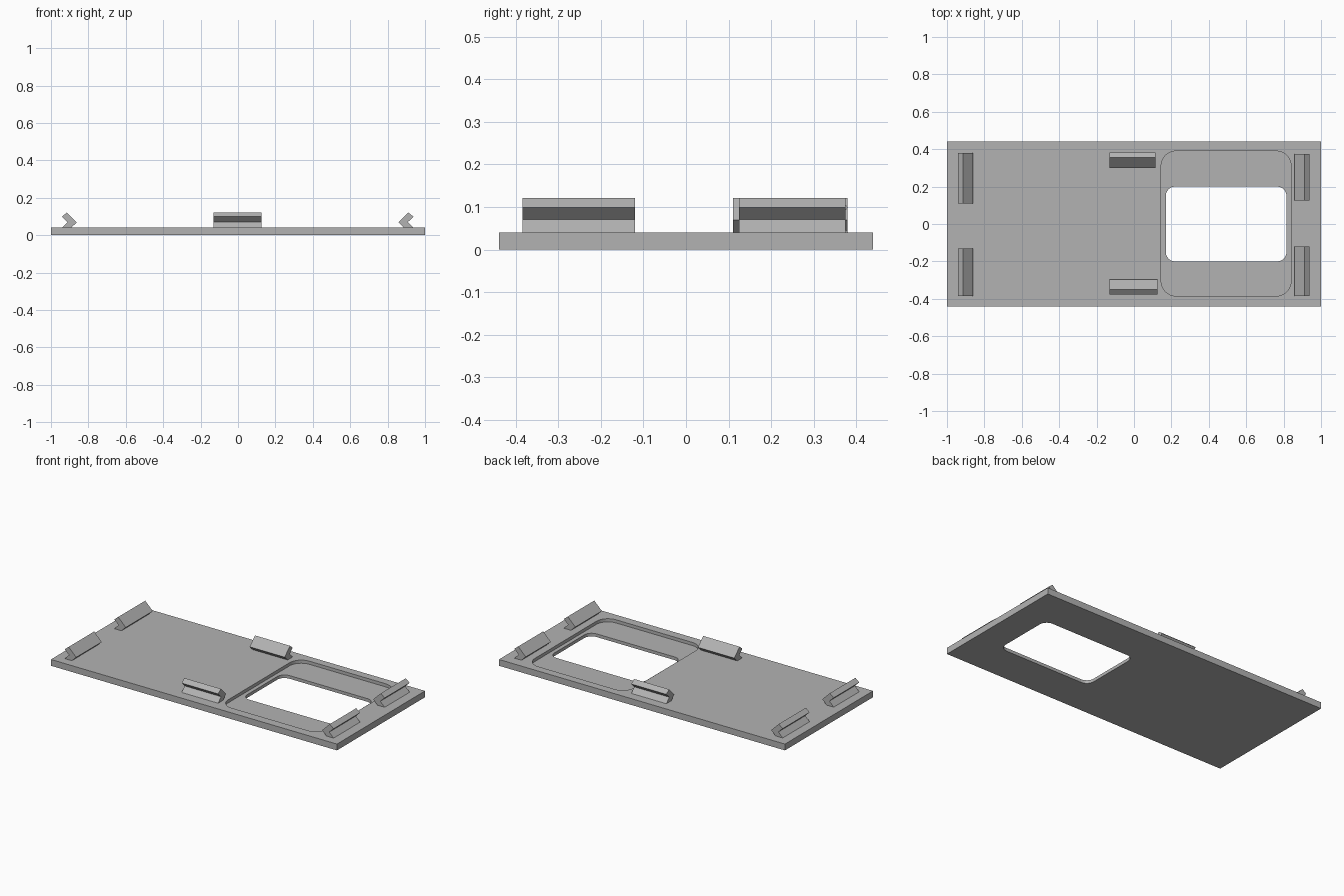
import bpy
import bmesh
from math import sin, cos, pi
from mathutils import Vector

if "Cube" in bpy.data.objects:
    bpy.data.objects.remove(bpy.data.objects["Cube"])

GREY = (0.45, 0.45, 0.45, 1)
grey = bpy.data.materials.new("plain grey")
grey.use_nodes = True
grey.diffuse_color = GREY
grey.node_tree.nodes["Principled BSDF"].inputs["Base Color"].default_value = GREY


def prism(name, outline, offset):
    """Extrude a closed outline of 3D points along an offset."""
    bm = bmesh.new()
    face = bm.faces.new([bm.verts.new(p) for p in outline])
    out = bmesh.ops.extrude_face_region(bm, geom=[face], use_keep_orig=True)
    moved = [g for g in out["geom"] if isinstance(g, bmesh.types.BMVert)]
    bmesh.ops.translate(bm, verts=moved, vec=offset)
    bmesh.ops.recalc_face_normals(bm, faces=bm.faces[:])
    mesh = bpy.data.meshes.new(name)
    bm.to_mesh(mesh)
    bm.free()
    mesh.materials.append(grey)
    obj = bpy.data.objects.new(name, mesh)
    bpy.context.collection.objects.link(obj)
    return obj


def rounded_box(name, x0, x1, y0, y1, z0, z1, r, steps=8):
    pts = []
    corners = [(x1 - r, y1 - r), (x0 + r, y1 - r), (x0 + r, y0 + r), (x1 - r, y0 + r)]
    for q, (cx, cy) in enumerate(corners):
        for i in range(steps + 1):
            a = (q + i / steps) * pi / 2
            pts.append((cx + r * cos(a), cy + r * sin(a), z0))
    return prism(name, pts, (0, 0, z1 - z0))


def cut(obj, cutter):
    cutter.hide_render = True
    cutter.hide_viewport = False
    mod = obj.modifiers.new("cut", "BOOLEAN")
    mod.operation = "DIFFERENCE"
    mod.solver = "EXACT"
    mod.object = cutter
    bpy.context.view_layer.objects.active = obj
    bpy.ops.object.modifier_apply(modifier=mod.name)
    bpy.data.objects.remove(cutter)


# Base plate with a shallow rounded recess and a window through it
TOP = 0.04
W, D = 1.0, 0.44
plate = prism("base_plate", [(-W, -D, 0), (W, -D, 0), (W, D, 0), (-W, D, 0)], (0, 0, TOP))
cut(plate, rounded_box("recess_cutter", 0.145, 0.84, -0.385, 0.39, 0.02, 0.1, 0.08))
cut(plate, rounded_box("window_cutter", 0.17, 0.815, -0.2, 0.2, -0.1, 0.1, 0.05))

# Bent clips: (distance outward from the tip, height), tip pointing inward
CLIP = [(0.0, 0.069), (0.03, TOP), (0.08, TOP), (0.05, 0.07), (0.08, 0.099), (0.053, 0.121)]


def clip(name, tip, outward, along, start, end):
    out, along = Vector(outward), Vector(along)
    pts = [out * (tip + d) + along * start + Vector((0, 0, z)) for d, z in CLIP]
    prism(name, pts, along * (end - start))


X, Y = (1, 0, 0), (0, 1, 0)
clip("right_back_clip", 0.862, (-1, 0, 0), Y, 0.11, 0.38)
clip("right_front_clip", 0.862, (-1, 0, 0), Y, -0.385, -0.13)
clip("left_back_clip", 0.858, X, Y, 0.125, 0.375)
clip("left_front_clip", 0.858, X, Y, -0.385, -0.12)
clip("middle_back_clip", 0.302, Y, X, -0.13, 0.115)
clip("middle_front_clip", 0.297, (0, -1, 0), X, -0.13, 0.125)
